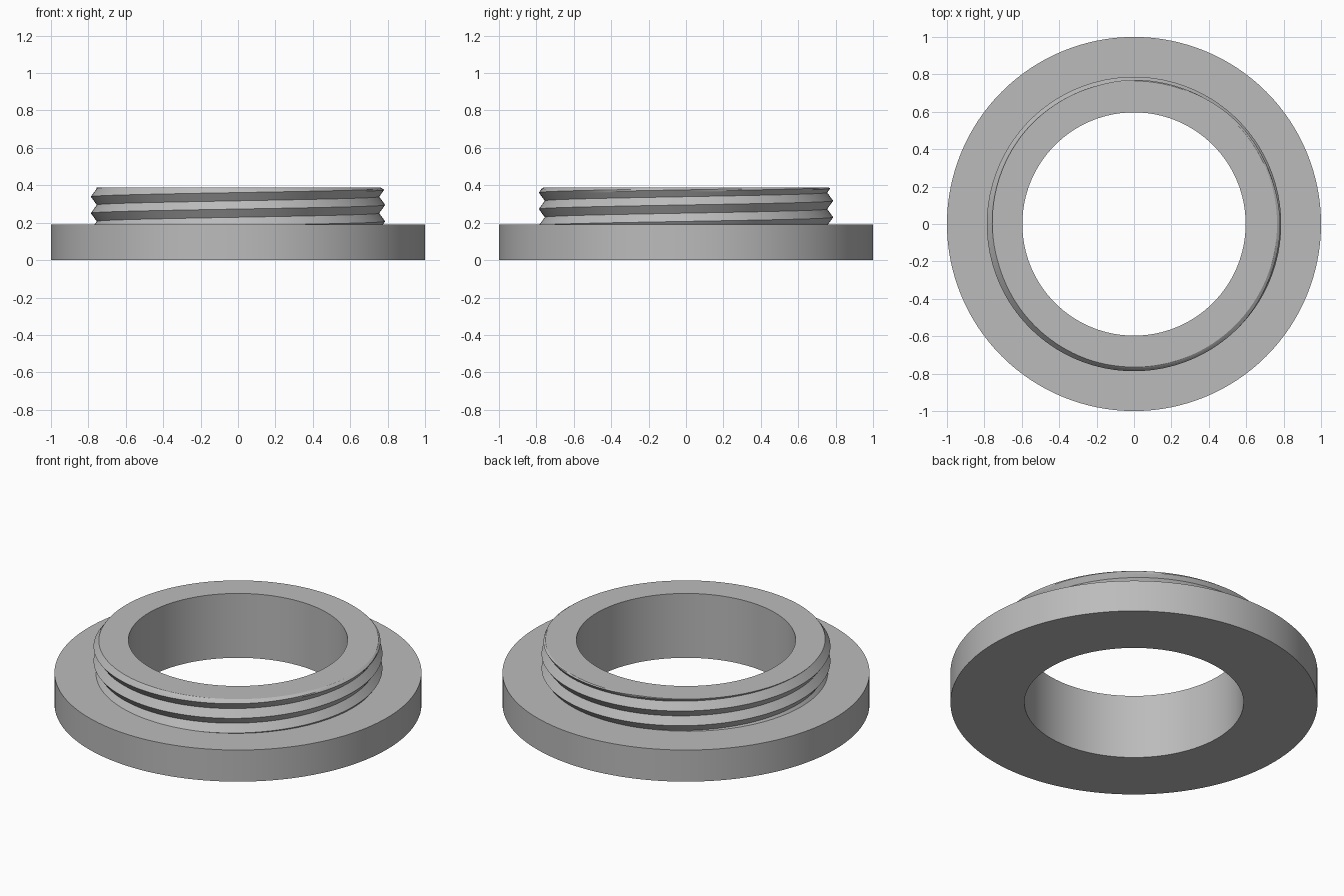
import bpy, bmesh, math

cube = bpy.data.objects.get("Cube")
if cube:
    bpy.data.objects.remove(cube)

SIDES = 128
BORE, RIM = 0.597, 1.0                # ring radii
ROOT, CREST, LIP = 0.755, 0.787, 0.765  # thread radii
FLANGE_TOP, TOP = 0.19, 0.387
PITCH, STEPS = 0.088, 12              # helix pitch, rows per pitch
CREST_Z = 0.295                       # crest height on the +x side

# Plain grey metal
metal = bpy.data.materials.new("grey_metal")
metal.use_nodes = True
metal.diffuse_color = (0.5, 0.5, 0.5, 1)
metal.node_tree.nodes["Principled BSDF"].inputs["Base Color"].default_value = (0.5, 0.5, 0.5, 1)


def thread_radius(turn, z):
    """V-shaped right-hand thread, chamfered at the top lip."""
    phase = ((z - CREST_Z) / PITCH - turn) % 1
    r = ROOT + (CREST - ROOT) * abs(1 - 2 * phase)
    return min(r, LIP + 1.5 * (TOP - z))


def section(turn):
    """Closed cross-section of the ring; thread rows climb with the turn."""
    pts = [(BORE, 0), (RIM, 0), (RIM, FLANGE_TOP)]
    for k in range(-4 * STEPS, 3 * STEPS + 1):
        z = CREST_Z + PITCH * (k / STEPS + turn)
        z = min(max(z, FLANGE_TOP), TOP)
        pts.append((thread_radius(turn, z), z))
    return pts + [(BORE, TOP)]


# Flange, bore and threaded collar swept as one closed ring
bm = bmesh.new()
columns = []
for i in range(SIDES + 1):
    turn = i / SIDES
    a = turn * math.tau
    columns.append([bm.verts.new((r * math.cos(a), r * math.sin(a), z))
                    for r, z in section(turn)])
rows = len(columns[0])
for left, right in zip(columns, columns[1:]):
    for j in range(rows):
        n = (j + 1) % rows
        bm.faces.new((left[j], right[j], right[n], left[n]))
bmesh.ops.remove_doubles(bm, verts=bm.verts, dist=0.00002)
bmesh.ops.recalc_face_normals(bm, faces=bm.faces)

mesh = bpy.data.meshes.new("threaded_flange_ring")
bm.to_mesh(mesh)
bm.free()
mesh.materials.append(metal)
ring = bpy.data.objects.new("threaded_flange_ring", mesh)
bpy.context.collection.objects.link(ring)

# Smooth round walls, crisp edges
bpy.ops.object.select_all(action="DESELECT")
ring.select_set(True)
bpy.context.view_layer.objects.active = ring
bpy.ops.object.shade_smooth_by_angle(angle=math.radians(30))
